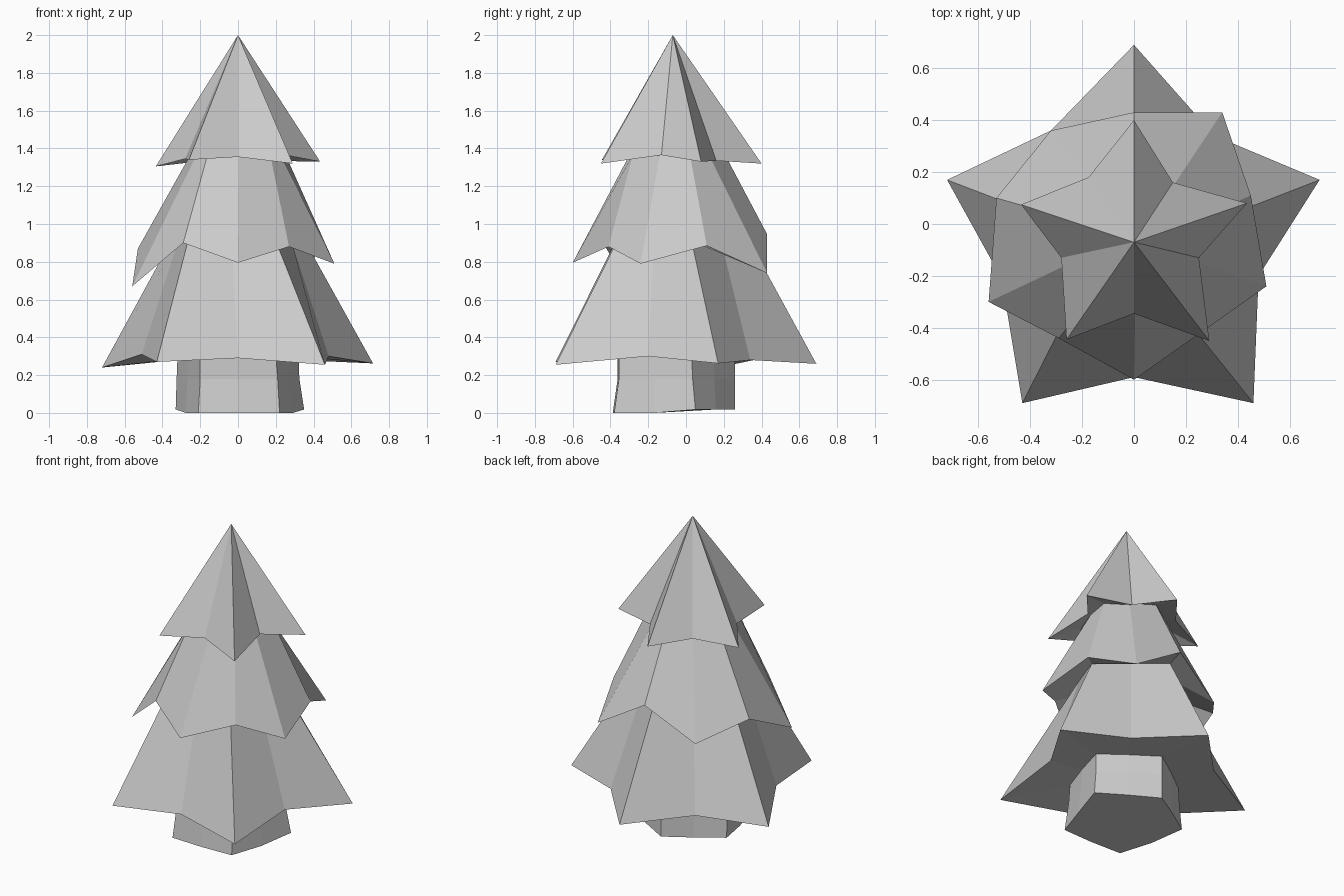
import bpy

if "Cube" in bpy.data.objects:
    bpy.data.objects.remove(bpy.data.objects["Cube"])

N = 10  # every ring has ten points, counter-clockwise from the front


def pentagon_ring(corners, z, bulge=1.02):
    """Five corners (front right first) with slightly bulged midpoints between."""
    ring = []
    for i, (x, y) in enumerate(corners):
        px, py = corners[i - 1]
        ring.append(((px + x) / 2 * bulge, (py + y) / 2 * bulge, z))
        ring.append((x, y, z))
    return ring


def skin(name, rings, apex=None, cap_bottom=False):
    """Loft flat faces through the rings, optionally closing the ends."""
    verts = [v for ring in rings for v in ring]
    faces = []
    for r in range(len(rings) - 1):
        a, b = r * N, (r + 1) * N
        for k in range(N):
            n = (k + 1) % N
            faces.append((a + k, a + n, b + n, b + k))
    if apex:
        last = (len(rings) - 1) * N
        verts.append(apex)
        faces += [(last + k, last + (k + 1) % N, len(verts) - 1) for k in range(N)]
    if cap_bottom:
        faces.append(tuple(reversed(range(N))))
    mesh = bpy.data.meshes.new(name)
    mesh.from_pydata(verts, [], faces)
    mesh.update()
    obj = bpy.data.objects.new(name, mesh)
    bpy.context.collection.objects.link(obj)
    return obj


# Trunk rings: foot, middle and top
foot = pentagon_ring([(.22, -.38), (.35, .05), (0, .26), (-.33, .05), (-.21, -.38)], 0)
foot = [(x, y, .018 if y > .04 else 0) for x, y, z in foot]
trunk_mid = pentagon_ring([(.21, -.355), (.325, .035), (0, .26), (-.325, .035), (-.2, -.355)], .18)
trunk_top = pentagon_ring([(.2, -.355), (.32, .03), (0, .26), (-.32, .03), (-.2, -.355)], .305)

# Narrow necks where one layer of branches enters the next
lower_neck = pentagon_ring([(.2, -.365), (.355, .03), (0, .335), (-.355, .03), (-.265, -.365)], .91)
upper_neck = pentagon_ring([(.17, -.28), (.25, .02), (0, .205), (-.25, .02), (-.16, -.28)], 1.37, 1.06)

# Jagged rims of the three layers
lower_rim = [(0, -.59, .29), (.46, -.69, .255), (.48, -.2, .30), (.715, .17, .262),
             (.31, .34, .28), (0, .69, .26), (-.32, .36, .28), (-.72, .17, .24),
             (-.51, -.21, .31), (-.43, -.69, .27)]
middle_rim = [(0, -.6, .795), (.27, -.41, .88), (.51, -.24, .79), (.45, .11, .885),
              (.34, .43, .74), (0, .43, .945), (-.32, .36, .75), (-.53, .10, .87),
              (-.56, -.3, .67), (-.29, -.44, .90)]
upper_rim = [(0, -.345, 1.355), (.29, -.45, 1.32), (.25, -.13, 1.365), (.435, .08, 1.33),
             (.15, .16, 1.335), (0, .40, 1.32), (-.175, .18, 1.335), (-.435, .075, 1.305),
             (-.28, -.13, 1.345), (-.26, -.445, 1.34)]

skin("trunk", [foot, trunk_mid, trunk_top], cap_bottom=True)
skin("lower_branches", [trunk_top, lower_rim, lower_neck])
skin("middle_branches", [lower_neck, middle_rim, upper_neck])
skin("upper_branches", [upper_neck, upper_rim], apex=(0, -.07, 2))
